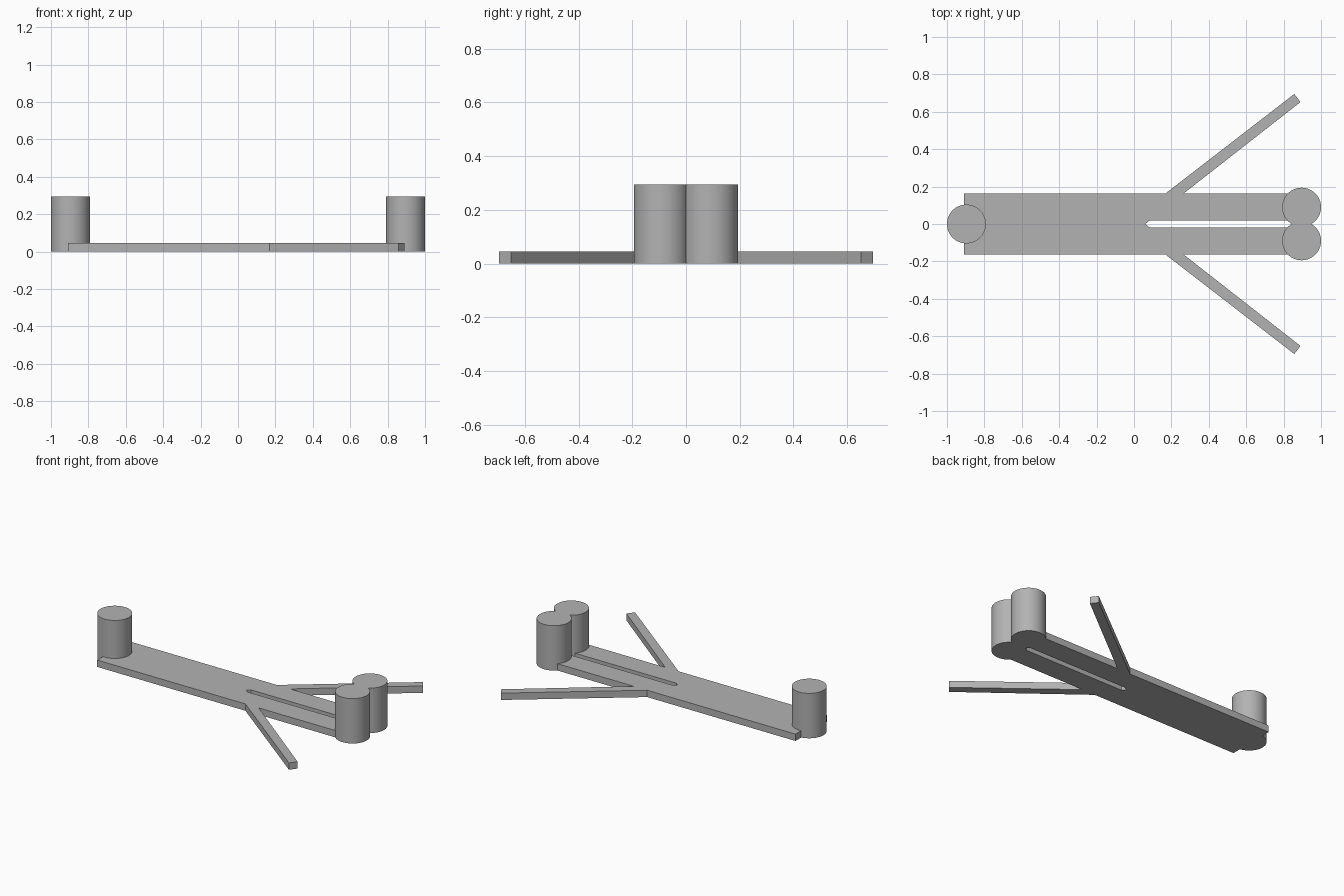
import bpy
import bmesh
import math

default_cube = bpy.data.objects.get("Cube")
if default_cube:
    bpy.data.objects.remove(default_cube, do_unlink=True)

GREY = 0.45
THICKNESS = 0.045
POST_HEIGHT = 0.295
POST_RADIUS = 0.104

grey = bpy.data.materials.new("plain grey")
grey.use_nodes = True
grey.diffuse_color = (GREY, GREY, GREY, 1)
grey.node_tree.nodes["Principled BSDF"].inputs["Base Color"].default_value = (GREY, GREY, GREY, 1)


def extruded_plate(name, outline, height):
    """Flat plate standing on the ground, from a closed outline."""
    bm = bmesh.new()
    base = bm.faces.new([bm.verts.new((x, y, 0)) for x, y in outline])
    top = bmesh.ops.extrude_face_region(bm, geom=[base])["geom"]
    moved = [v for v in top if isinstance(v, bmesh.types.BMVert)]
    bmesh.ops.translate(bm, verts=moved, vec=(0, 0, height))
    bmesh.ops.recalc_face_normals(bm, faces=bm.faces[:])
    mesh = bpy.data.meshes.new(name)
    bm.to_mesh(mesh)
    bm.free()
    mesh.materials.append(grey)
    obj = bpy.data.objects.new(name, mesh)
    bpy.context.collection.objects.link(obj)
    return obj


def post(name, x, y):
    bpy.ops.mesh.primitive_cylinder_add(
        vertices=64, radius=POST_RADIUS, depth=POST_HEIGHT,
        location=(x, y, POST_HEIGHT / 2))
    obj = bpy.context.object
    obj.name = name
    obj.data.materials.append(grey)
    bpy.ops.object.shade_smooth_by_angle(angle=math.radians(30))
    return obj


# Slotted plate with a slanted arm on each side: half outline, then mirrored
half = [
    (-0.91, 0.163),                                   # plain end
    (0.168, 0.163), (0.857, 0.695),                   # arm, outer edge
    (0.89, 0.652), (0.265, 0.163),                    # arm, inner edge
    (0.89, 0.163), (0.89, 0.018),                     # prong end
    (0.083, 0.018),                                   # slot side
]
slot_tip = (0.06, 0)
outline = half + [slot_tip] + [(x, -y) for x, y in reversed(half)]
extruded_plate("slotted_base_with_arms", outline, THICKNESS)

# Round posts: one at the plain end, a touching pair on the prongs
post("single_post", -0.896, 0)
for side, sign in (("left", 1), ("right", -1)):
    post("prong_post_" + side, 0.896, sign * 0.09)
